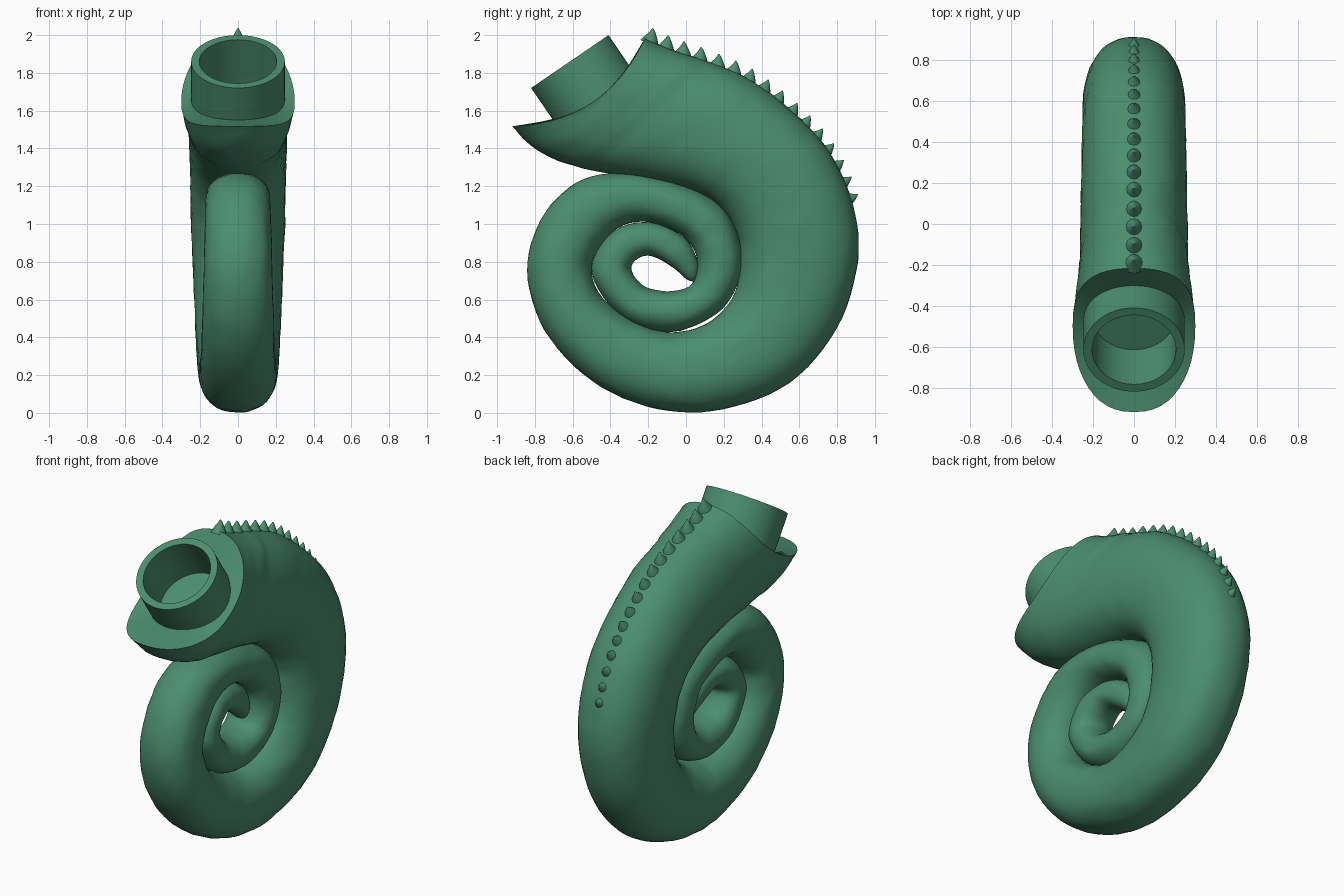
import bpy, bmesh, math
from mathutils import Vector, noise

if "Cube" in bpy.data.objects:
    bpy.data.objects.remove(bpy.data.objects["Cube"])

green = bpy.data.materials.new("green")
green.diffuse_color = (0.07, 0.27, 0.16, 1)
green.use_nodes = True
green.node_tree.nodes["Principled BSDF"].inputs["Base Color"].default_value = green.diffuse_color


def finish(name, bm, angle=40):
    bmesh.ops.recalc_face_normals(bm, faces=bm.faces)
    me = bpy.data.meshes.new(name)
    bm.to_mesh(me)
    bm.free()
    ob = bpy.data.objects.new(name, me)
    bpy.context.collection.objects.link(ob)
    me.materials.append(green)
    bpy.ops.object.select_all(action='DESELECT')
    ob.select_set(True)
    bpy.context.view_layer.objects.active = ob
    bpy.ops.object.shade_smooth_by_angle(angle=math.radians(angle))
    return ob


def bridge(bm, a, b):
    n = len(a)
    for i in range(n):
        bm.faces.new((a[i], a[(i + 1) % n], b[(i + 1) % n], b[i]))


# Coil sections from mouth to tail tip: outer y, z and inner y, z
SECTIONS = [
    (-.217, 1.985, -.92, 1.517), (-.08, 1.925, -.78, 1.385), (.09, 1.87, -.55, 1.295),
    (.33, 1.77, -.25, 1.245), (.57, 1.59, 0, 1.19), (.76, 1.38, .17, 1.10),
    (.885, 1.10, .27, .95), (.91, .80, .285, .78), (.80, .45, .25, .62),
    (.55, .16, .15, .50), (.20, .02, .02, .44), (-.15, .02, -.12, .43),
    (-.50, .17, -.30, .50), (-.75, .44, -.45, .62), (-.84, .75, -.50, .77),
    (-.77, 1.02, -.44, .90), (-.58, 1.22, -.34, .99), (-.30, 1.27, -.20, 1.01),
    (0, 1.20, -.04, .95), (.20, 1.08, .04, .87), (.29, .88, .06, .77),
    (.28, .70, .04, .70), (.17, .53, 0, .66), (-.07, .43, -.10, .645),
    (-.33, .50, -.22, .67), (-.50, .74, -.29, .76), (-.40, .95, -.25, .82),
    (-.20, 1.01, -.18, .83), (-.01, .93, -.07, .77), (.065, .79, 0, .71),
    (.055, .70, .035, .695)]
# Half widths at section numbers
WIDTHS = [(0, .30), (1, .285), (2, .265), (6, .25), (10, .21), (14, .18),
          (22, .145), (26, .12), (28, .09), (29, .055), (30, .012)]
BENDS = [(0, .129), (1, .07), (2, .025), (3, 0), (30, 0)]


def lookup(keys, t):
    for (a, va), (b, vb) in zip(keys, keys[1:]):
        if t <= b:
            return va + (vb - va) * (t - a) / (b - a)
    return keys[-1][1]


def section(t):
    i = min(int(t), len(SECTIONS) - 2)
    f = t - i
    p = [SECTIONS[max(0, min(len(SECTIONS) - 1, i + k))] for k in (-1, 0, 1, 2)]
    v = [.5 * (2 * b + (c - a) * f + (2 * a - 5 * b + 4 * c - d) * f * f
               + (3 * b - a - 3 * c + d) * f ** 3) for a, b, c, d in zip(*p)]
    return Vector((0, v[0], v[1])), Vector((0, v[2], v[3]))


def place(t, u, x):
    # u runs from inner (-1) to outer (1); the mouth end is scooped
    o, i = section(t)
    a = (o - i) / 2
    back = Vector((0, a.z, -a.y)).normalized()
    return (o + i) / 2 + a * u + back * lookup(BENDS, t) * (1 - u * u) + Vector((x, 0, 0))


def spow(v, e):
    return math.copysign(abs(v) ** e, v)


# Coiled body
N, SUB = 48, 6
bm = bmesh.new()
rings = []
for k in range((len(SECTIONS) - 1) * SUB + 1):
    t = k / SUB
    e = .84 if t < 2 else .9
    w = lookup(WIDTHS, t)
    ring = []
    for j in range(N):
        th = 2 * math.pi * j / N
        p = place(t, spow(math.cos(th), e), w * spow(math.sin(th), e))
        if 0 < t < 28:
            away = (p - place(t, 0, 0)).normalized()
            p += away * .004 * noise.noise(p * 14)
        ring.append(bm.verts.new(p))
    rings.append(ring)
for a, b in zip(rings, rings[1:]):
    bridge(bm, a, b)
bm.faces.new(rings[-1])
# Scooped mouth rim, open where the neck enters
edge = [bm.verts.new(v.co) for v in rings[0]]
hole = []
for j in range(N):
    th = 2 * math.pi * j / N
    hole.append(bm.verts.new(place(0, (.019 + .235 * math.cos(th)) / .425, .235 * math.sin(th))))
bridge(bm, edge, hole)
bmesh.ops.remove_doubles(bm, verts=edge + rings[0], dist=1e-5)
finish("coiled_body", bm)

# Hollow neck tube, spun from a profile
axis = Vector((0, -.564, .826))
side = Vector((0, .826, .564))
top = Vector((0, -.615, 1.86))
bm = bmesh.new()
rings = []
for r, h in [(.205, -.30), (.205, 0), (.248, 0), (.248, -.34)]:
    rings.append([bm.verts.new(top + axis * h + side * r * math.cos(2 * math.pi * j / 64)
                  + Vector((r * math.sin(2 * math.pi * j / 64), 0, 0))) for j in range(64)])
for a, b in zip(rings, rings[1:]):
    bridge(bm, a, b)
bm.faces.new(rings[0])
bm.faces.new(rings[-1])
finish("neck_tube", bm)

# Row of spines, evenly spaced along the outer ridge
path = [section(k / 40)[0] for k in range(int(6.1 * 40))]
bm = bmesh.new()
travel, due, count = 0, .03, 0
for p, q in zip(path, path[1:]):
    travel += (q - p).length
    if travel < due:
        continue
    due += .094
    s = 1 - .025 * count
    count += 1
    along = (p - q).normalized()
    out = Vector((0, -along.z, along.y))
    if out.dot(q - Vector((0, 0, .9))) < 0:
        out = -out
    rings = []
    for r, h, lean in [(.052, -.02, 0), (.040, .008, 0), (.024, .032, .004),
                       (.012, .052, .010), (.003, .064, .016)]:
        rings.append([bm.verts.new(q + out * h * s + along * (lean + r * math.cos(math.pi * j / 6)) * s
                      + Vector((r * .9 * s * math.sin(math.pi * j / 6), 0, 0))) for j in range(12)])
    for a, b in zip(rings, rings[1:]):
        bridge(bm, a, b)
    bm.faces.new(rings[0])
    bm.faces.new(rings[-1])
finish("ridge_spines", bm, 60)
